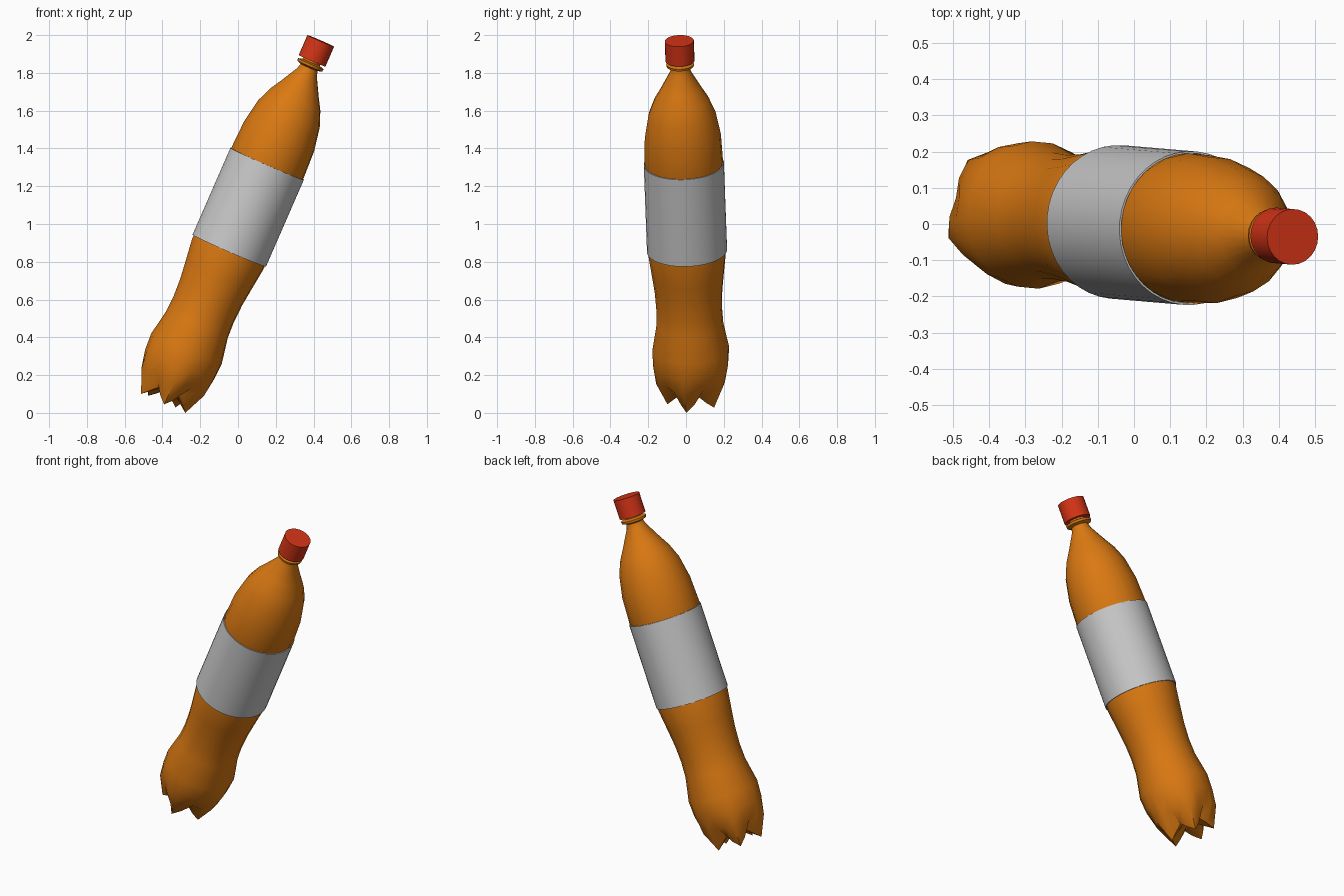
import bpy, bmesh, math
from mathutils import Matrix

if "Cube" in bpy.data.objects:
    bpy.data.objects.remove(bpy.data.objects["Cube"])

# The whole bottle leans: local z is the bottle axis
LEAN = (Matrix.Translation((-0.393, 0.035, 0.064))
        @ Matrix.Rotation(0.037, 4, 'X')
        @ Matrix.Rotation(math.radians(23.55), 4, 'Y'))


def material(name, rgb):
    m = bpy.data.materials.new(name)
    m.diffuse_color = (*rgb, 1)
    m.use_nodes = True
    m.node_tree.nodes["Principled BSDF"].inputs["Base Color"].default_value = m.diffuse_color
    return m


orange = material("orange drink", (0.70, 0.19, 0.006))
white = material("label grey", (0.58, 0.58, 0.58))
red = material("cap red", (0.66, 0.034, 0.008))


def lathe(name, profile, mat, sides=20, shape=None, loop=False, angle=40):
    """Spin (radius, height) points round z; shape() may adjust each point."""
    bm = bmesh.new()
    rings = []
    for i, (r, z) in enumerate(profile):
        ring = []
        for k in range(sides):
            rr, zz = shape(i, k, r, z) if shape else (r, z)
            a = math.radians(-15) + 2 * math.pi * k / sides
            ring.append(bm.verts.new((rr * math.cos(a), rr * math.sin(a), zz)))
        rings.append(ring)
    pairs = list(zip(rings, rings[1:]))
    if loop:
        pairs.append((rings[-1], rings[0]))
    else:
        bm.faces.new(rings[0][::-1])
        bm.faces.new(rings[-1])
    for lo, hi in pairs:
        for k in range(sides):
            n = (k + 1) % sides
            bm.faces.new((lo[k], lo[n], hi[n], hi[k]))
    bmesh.ops.recalc_face_normals(bm, faces=bm.faces)
    bm.transform(LEAN)
    me = bpy.data.meshes.new(name)
    bm.to_mesh(me)
    bm.free()
    me.materials.append(mat)
    ob = bpy.data.objects.new(name, me)
    bpy.context.collection.objects.link(ob)
    bpy.ops.object.select_all(action='DESELECT')
    ob.select_set(True)
    bpy.context.view_layer.objects.active = ob
    bpy.ops.object.shade_smooth_by_angle(angle=math.radians(angle))
    return ob


def five_feet(i, k, r, z):
    """Pull the lowest rings into five feet with grooves between them."""
    groove = (0, 0.5, 1, 0.5)[k % 4]
    if i == 1:
        return r - 0.035 * groove, z + 0.07 * groove
    if i == 2:
        return r - 0.02 * groove, z + 0.02 * groove
    if i == 3:
        return r - 0.006 * groove, z
    return r, z


# Body: footed base, waist, straight middle, shoulder and neck
body = [(0.03, 0.065), (0.134, -0.012), (0.19, 0.11), (0.202, 0.21),
        (0.204, 0.30), (0.178, 0.44), (0.174, 0.53), (0.179, 0.63),
        (0.191, 0.73), (0.206, 0.85), (0.204, 0.89), (0.204, 1.35),
        (0.208, 1.38), (0.202, 1.53), (0.178, 1.66), (0.146, 1.74),
        (0.108, 1.805), (0.056, 1.90), (0.048, 1.93), (0.048, 1.98)]
lathe("bottle_body", body, orange, shape=five_feet)

# Label sleeve wrapped round the middle
lathe("label", [(0.2125, 0.868), (0.2125, 1.37), (0.207, 1.37), (0.207, 0.868)],
      white, sides=40, loop=True)

# Neck collar under the cap
lathe("neck_collar", [(0.046, 1.925), (0.072, 1.935), (0.074, 1.948), (0.046, 1.957)],
      orange, sides=24)

# Screw cap
lathe("cap", [(0.077, 1.965), (0.077, 2.08)], red, sides=24)
